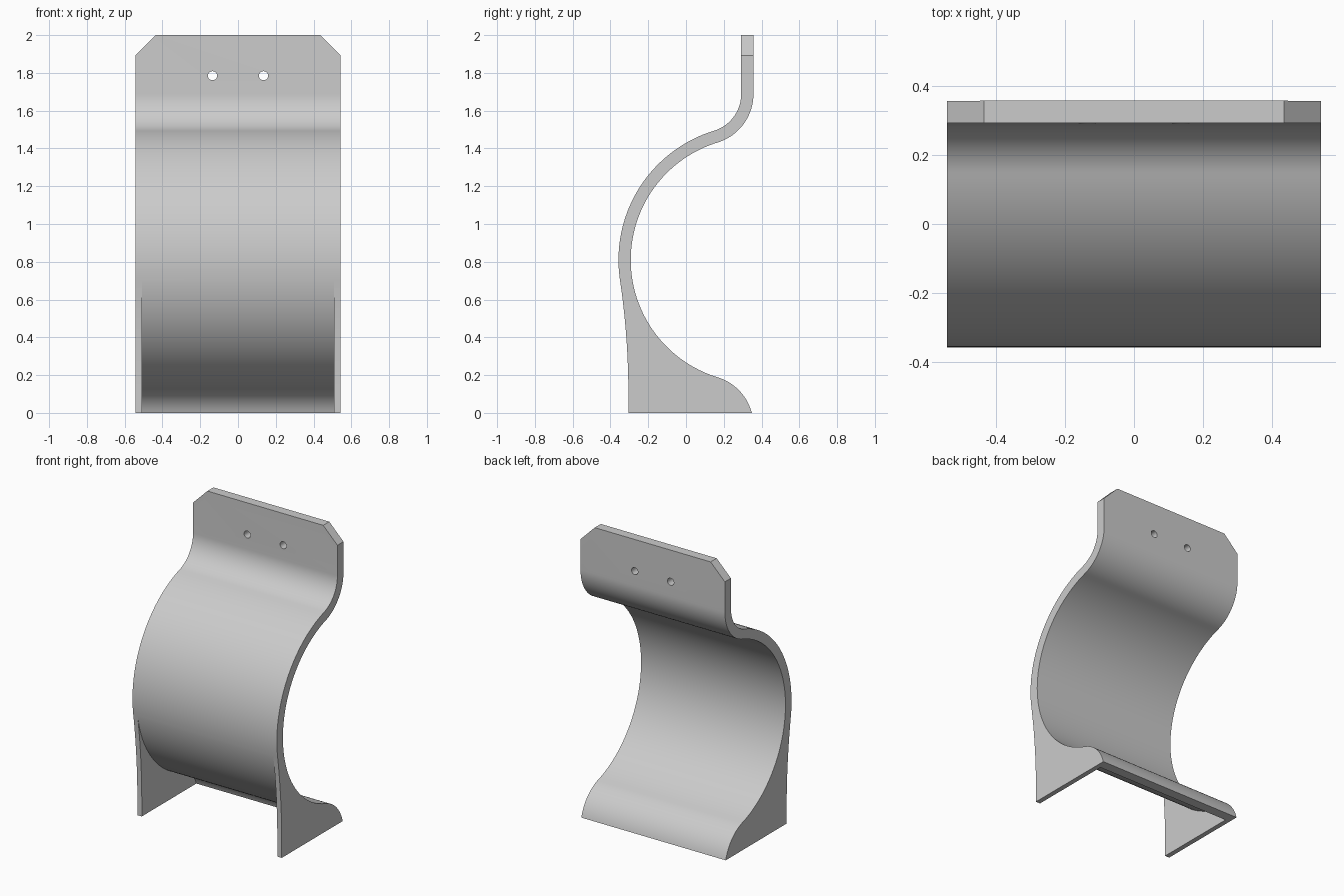
import bpy, bmesh
from math import radians, degrees, cos, sin, asin
from mathutils import Vector

if "Cube" in bpy.data.objects:
    bpy.data.objects.remove(bpy.data.objects["Cube"], do_unlink=True)

HALF_W, RIB = 0.542, 0.033       # half width, side rib thickness
T = 0.065                        # wall thickness
R, FILLET = 0.715, 0.203         # outer bow radius, fillet radius
SWEEP = 17                       # angle from vertical where bow meets fillet
BOW = Vector((0.3575, 0.81))     # bow centre in (y, z)
BACK = 0.3575

grey = bpy.data.materials.new("light_grey")
grey.use_nodes = True
grey.diffuse_color = (0.6, 0.6, 0.6, 1)
grey.node_tree.nodes["Principled BSDF"].inputs["Base Color"].default_value = (0.6, 0.6, 0.6, 1)


def arc(c, r, a0, a1, n=32):
    angles = [radians(a0 + (a1 - a0) * i / n) for i in range(n + 1)]
    return [Vector((c[0] + r * cos(a), c[1] + r * sin(a))) for a in angles]


def extrude_profile(name, pts, half):
    """Solid from a (y, z) outline, extruded symmetrically along x."""
    bm = bmesh.new()
    clean = [p for i, p in enumerate(pts) if (p - pts[i - 1]).length > 1e-4]
    face = bm.faces.new([bm.verts.new((-half, p[0], p[1])) for p in clean])
    ext = bmesh.ops.extrude_face_region(bm, geom=[face])["geom"]
    moved = [v for v in ext if isinstance(v, bmesh.types.BMVert)]
    bmesh.ops.translate(bm, verts=moved, vec=(2 * half, 0, 0))
    bmesh.ops.recalc_face_normals(bm, faces=bm.faces)
    mesh = bpy.data.meshes.new(name)
    bm.to_mesh(mesh)
    bm.free()
    obj = bpy.data.objects.new(name, mesh)
    mesh.materials.append(grey)
    bpy.context.collection.objects.link(obj)
    return obj


def cut(obj, cutter):
    cutter.hide_render = True
    mod = obj.modifiers.new("cut", 'BOOLEAN')
    mod.operation, mod.solver, mod.object = 'DIFFERENCE', 'EXACT', cutter
    bpy.ops.object.select_all(action='DESELECT')
    bpy.context.view_layer.objects.active = obj
    obj.select_set(True)
    bpy.ops.object.modifier_apply(modifier=mod.name)
    bpy.data.objects.remove(cutter, do_unlink=True)


# Fillet centres above and below the bow
reach = R + FILLET
upper = BOW + reach * Vector((-sin(radians(SWEEP)), cos(radians(SWEEP))))
lower = BOW + reach * Vector((-sin(radians(SWEEP)), -cos(radians(SWEEP))))
foot = lambda r: degrees(asin(-lower[1] / r))

# Front edge of the side ribs, tangent to the bow
join_angle = 188.85
join = arc(BOW, R, join_angle, join_angle, 1)[0]
p0, p1 = Vector((-0.305, 0.1)), Vector((-0.305, 0.40))
rib_edge = [Vector((-0.305, 0))]
for i in range(17):
    t = i / 16
    rib_edge.append(p0 * (1 - t) ** 2 + p1 * 2 * t * (1 - t) + join * t * t)

# Full side outline: rib, bow, upper fillet, plate, inner faces, foot
outline = (rib_edge
           + arc(BOW, R, join_angle, 90 + SWEEP, 48)
           + arc(upper, FILLET, 270 + SWEEP, 360, 20)
           + [Vector((BACK - T, 2)), Vector((BACK, 2))]
           + arc(upper, FILLET + T, 360, 270 + SWEEP, 20)
           + arc(BOW, R - T, 90 + SWEEP, 270 - SWEEP, 80)
           + arc(lower, FILLET + T, 90 - SWEEP, foot(FILLET + T), 20))
bracket = extrude_profile("curved_bracket", outline, HALF_W)

# Clipped top corners of the mounting plate
bm = bmesh.new()
bm.from_mesh(bracket.data)
corners = [e for e in bm.edges
           if all(v.co.z > 1.99 for v in e.verts)
           and abs(e.verts[0].co.x - e.verts[1].co.x) < 0.01]
bmesh.ops.bevel(bm, geom=corners, offset=0.107, offset_type='OFFSET',
                segments=1, affect='EDGES', profile=0.5)
# Offset is perpendicular by face, so both sides retreat equally
bmesh.ops.recalc_face_normals(bm, faces=bm.faces)
bm.to_mesh(bracket.data)
bm.free()

# Hollow between the side ribs, leaving an even wall
under = (arc(BOW, R, join_angle, 270 - SWEEP, 48)
         + arc(lower, FILLET, 90 - SWEEP, foot(FILLET), 16))
hollow = under + [Vector((under[-1][0], -0.2)), Vector((-0.6, -0.2)), Vector((-0.6, join[1]))]
cut(bracket, extrude_profile("hollow_cutter", hollow, HALF_W - RIB))

# Screw holes
for side in (-1, 1):
    bpy.ops.mesh.primitive_cylinder_add(vertices=32, radius=0.024, depth=0.4,
                                        location=(side * 0.135, BACK - T / 2, 1.785),
                                        rotation=(radians(90), 0, 0))
    cut(bracket, bpy.context.object)

bracket.data.materials.clear()
bracket.data.materials.append(grey)
for poly in bracket.data.polygons:
    poly.material_index = 0
bpy.ops.object.select_all(action='DESELECT')
bracket.select_set(True)
bpy.context.view_layer.objects.active = bracket
bpy.ops.object.shade_smooth_by_angle(angle=radians(25))
